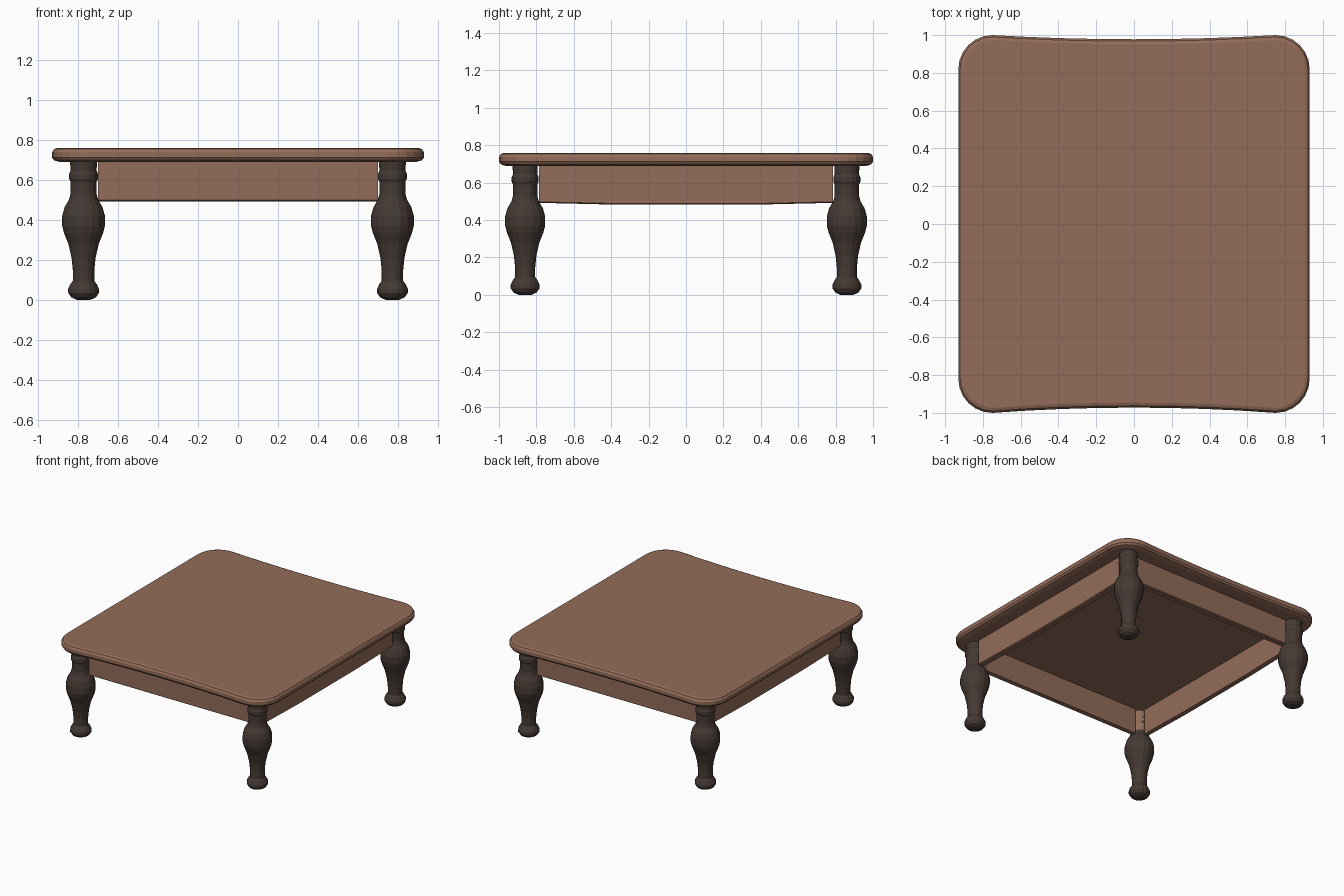
import bpy, bmesh, math
from mathutils import Vector

if "Cube" in bpy.data.objects:
    bpy.data.objects.remove(bpy.data.objects["Cube"])


def material(name, colour):
    m = bpy.data.materials.new(name)
    m.diffuse_color = (*colour, 1)
    m.use_nodes = True
    m.node_tree.nodes["Principled BSDF"].inputs["Base Color"].default_value = m.diffuse_color
    return m


BROWN = material("warm brown wood", (0.295, 0.153, 0.100))
DARK = material("dark wood", (0.060, 0.042, 0.034))


def finish(name, bm, *mats):
    bmesh.ops.recalc_face_normals(bm, faces=bm.faces)
    me = bpy.data.meshes.new(name)
    bm.to_mesh(me)
    bm.free()
    for m in mats:
        me.materials.append(m)
    ob = bpy.data.objects.new(name, me)
    bpy.context.collection.objects.link(ob)
    return ob


def skin(bm, rings):
    """Bridge equal-sized rings of points and cap both ends."""
    vs = [[bm.verts.new(p) for p in r] for r in rings]
    n = len(vs[0])
    for a, b in zip(vs, vs[1:]):
        for i in range(n):
            bm.faces.new((a[i], a[(i + 1) % n], b[(i + 1) % n], b[i]))
    bm.faces.new(vs[0][::-1])
    bm.faces.new(vs[-1])


# Table top: rounded rectangle, front and back edges bowed inwards
def outline(inset, z, hx=0.93, hy=1.0, r=0.18):
    pts = []
    for k, (sx, sy) in enumerate(((1, 1), (-1, 1), (-1, -1), (1, -1))):
        cx, cy = sx * (hx - r), sy * (hy - r)
        for i in range(7):
            a = math.pi / 2 * (k + i / 6)
            pts.append(((cx + (r - inset) * math.cos(a)),
                        (cy + (r - inset) * math.sin(a)), z))
        if k % 2 == 0:  # extra points along front and back
            for i in range(1, 8):
                x = cx * (1 - i / 4)
                dip = (0.022 if sy > 0 else 0.028) * (1 - (x / cx) ** 2)
                pts.append((x, sy * (hy - inset - dip), z))
    return pts


bm = bmesh.new()
skin(bm, [outline(i, z) for i, z in
          ((0.035, 0.690), (0.010, 0.698), (0.0, 0.712), (0.0, 0.738),
           (0.010, 0.753), (0.026, 0.759))])
top = finish("table_top", bm, BROWN)

# Aprons: four thin boards between the legs, side boards bellied below
def apron(name, along_x, half, outer, sign, sag):
    bm = bmesh.new()
    rings = []
    inner = outer - 0.045
    for t in (-1, -0.75, -0.45, 0, 0.45, 0.75, 1):
        zb = 0.492 - sag * min(1, (1 - abs(t)) / 0.55)
        ring = [(outer, zb + 0.006), (outer - 0.008, zb), (inner, zb),
                (inner, 0.70), (outer, 0.70)]
        rings.append([(t * half, sign * d, z) if along_x
                      else (sign * d, t * half, z) for d, z in ring])
    skin(bm, rings)
    finish(name, bm, BROWN)


apron("front_apron", True, 0.70, 0.86, -1, 0.0)
apron("back_apron", True, 0.70, 0.86, 1, 0.0)
apron("right_apron", False, 0.785, 0.80, 1, 0.01)
apron("left_apron", False, 0.785, 0.80, -1, 0.01)

# Turned legs: (radius, height) profile spun around
PROFILE = [(0.035, 0.0), (0.062, 0.013), (0.077, 0.035), (0.077, 0.055),
           (0.066, 0.078), (0.054, 0.095), (0.054, 0.15), (0.060, 0.21),
           (0.076, 0.28), (0.098, 0.335), (0.107, 0.37), (0.107, 0.42),
           (0.094, 0.465), (0.073, 0.50), (0.065, 0.53), (0.065, 0.59),
           (0.072, 0.605), (0.072, 0.63), (0.065, 0.645), (0.068, 0.70)]


def leg(name, x, y):
    bm = bmesh.new()
    n = 16
    skin(bm, [[(x + r * math.cos(2 * math.pi * i / n),
                y + r * math.sin(2 * math.pi * i / n), z) for i in range(n)]
              for r, z in PROFILE])
    ob = finish(name, bm, DARK, BROWN)
    inward = Vector((-x, -y, 0)).normalized()
    for f in ob.data.polygons:  # brown patch on the inner upper corner
        if f.center.z > 0.53 and f.normal.dot(inward) > 0.8:
            f.material_index = 1


for fy, sy in (("front", -1), ("back", 1)):
    for fx, sx in (("left", -1), ("right", 1)):
        leg(f"{fy}_{fx}_leg", sx * 0.772, sy * 0.86)
